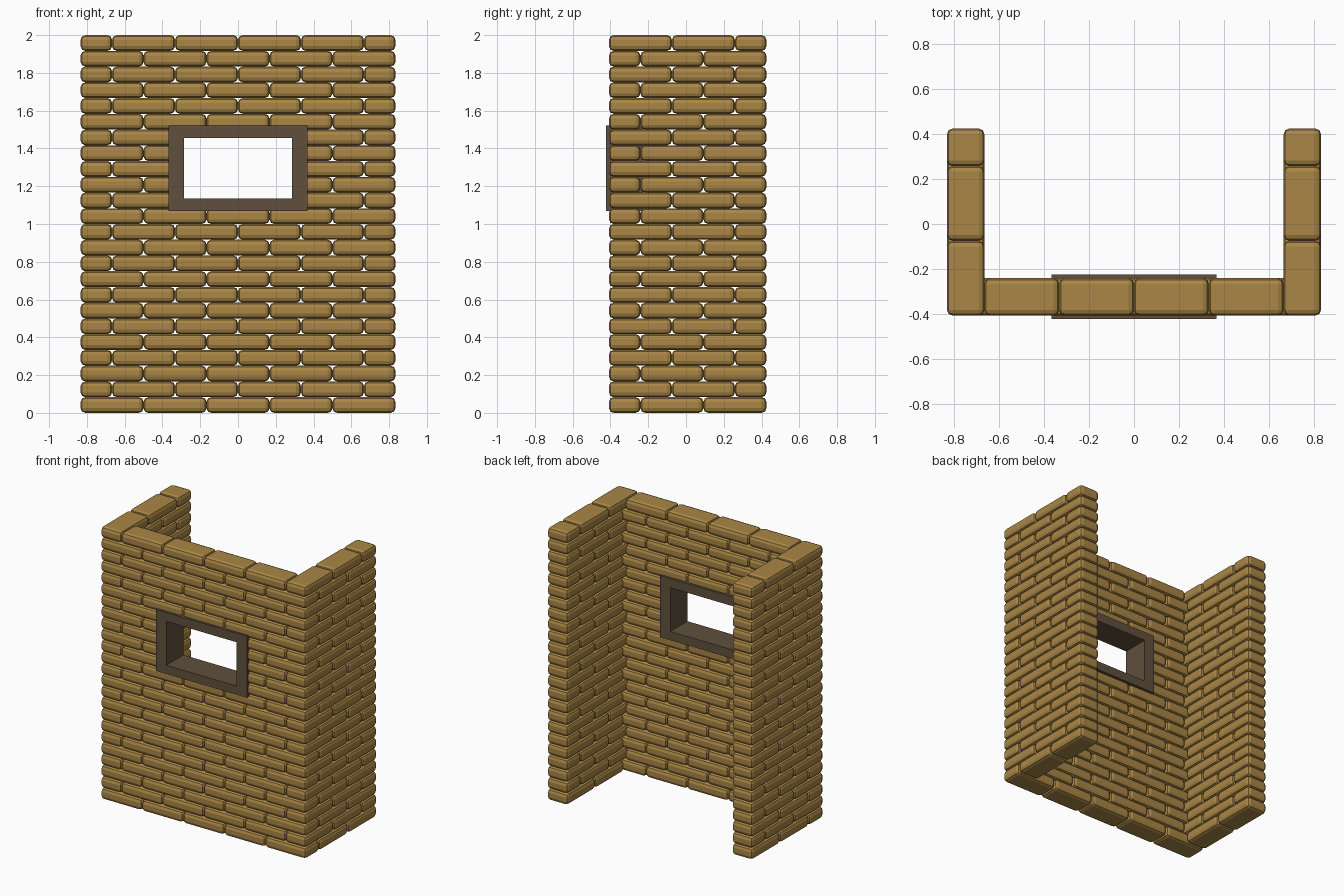
import bpy, bmesh
from mathutils import Matrix

if "Cube" in bpy.data.objects:
    bpy.data.objects.remove(bpy.data.objects["Cube"])

L, W, H = 1/3, 1/6, 1/12          # brick length, width, height
Y0 = -0.408                       # outer face of the front wall
ROWS = 24


def material(name, color):
    m = bpy.data.materials.new(name)
    m.diffuse_color = color
    m.use_nodes = True
    m.node_tree.nodes["Principled BSDF"].inputs["Base Color"].default_value = m.diffuse_color
    return m


BRICK = material("brick_ochre", (0.40, 0.24, 0.06, 1))
WOOD = material("frame_brown", (0.115, 0.08, 0.045, 1))


def add_box(bm, x0, x1, y0, y1, z0, z1):
    mat = (Matrix.Translation(((x0+x1)/2, (y0+y1)/2, (z0+z1)/2))
           @ Matrix.Diagonal((x1-x0, y1-y0, z1-z0, 1)))
    bmesh.ops.create_cube(bm, size=1, matrix=mat)


def finish(bm, name, mat, bevel=0):
    if bevel:
        bmesh.ops.bevel(bm, geom=bm.edges[:], offset=bevel, segments=2,
                        profile=0.5, affect='EDGES')
    me = bpy.data.meshes.new(name)
    bm.to_mesh(me)
    bm.free()
    me.materials.append(mat)
    ob = bpy.data.objects.new(name, me)
    bpy.context.collection.objects.link(ob)
    return ob


# Front wall: running bond, leaving five rows open for the window
bm = bmesh.new()
for r in range(ROWS):
    edge = 2.5*L if r % 2 == 0 else 2*L
    window = 13 <= r <= 17
    for i in range(5 if r % 2 == 0 else 4):
        a = -edge + i*L
        b = a + L
        if window:
            if a < 0:
                b = min(b, -L)
            if b > 0:
                a = max(a, L)
            if b - a < 0.01 or (a < L - 0.01 and b > -L + 0.01):
                continue
        add_box(bm, a, b, Y0, Y0+W, r*H, (r+1)*H)
finish(bm, "front_wall", BRICK, 0.025)

# Side walls: interlocked with the front wall at the corners
for side, name in ((-1, "left_wall"), (1, "right_wall")):
    bm = bmesh.new()
    xa, xb = sorted((side*2*L, side*2.5*L))
    for r in range(ROWS):
        cuts = (W, W+L, W+2*L) if r % 2 == 0 else (0, L, 2*L, 2.5*L)
        for a, b in zip(cuts, cuts[1:]):
            add_box(bm, xa, xb, Y0+a, Y0+b, r*H, (r+1)*H)
    finish(bm, name, BRICK, 0.025)

# Window frame: two posts with a sill and a lintel between them
FY0, FY1 = -0.423, -0.225
bm = bmesh.new()
for s in (-1, 1):
    xa, xb = sorted((s*0.285, s*0.368))
    add_box(bm, xa, xb, FY0, FY1, 1.07, 1.522)
for za, zb in ((1.07, 1.135), (1.456, 1.522)):
    add_box(bm, -0.285, 0.285, FY0, FY1, za, zb)
finish(bm, "window_frame", WOOD)
